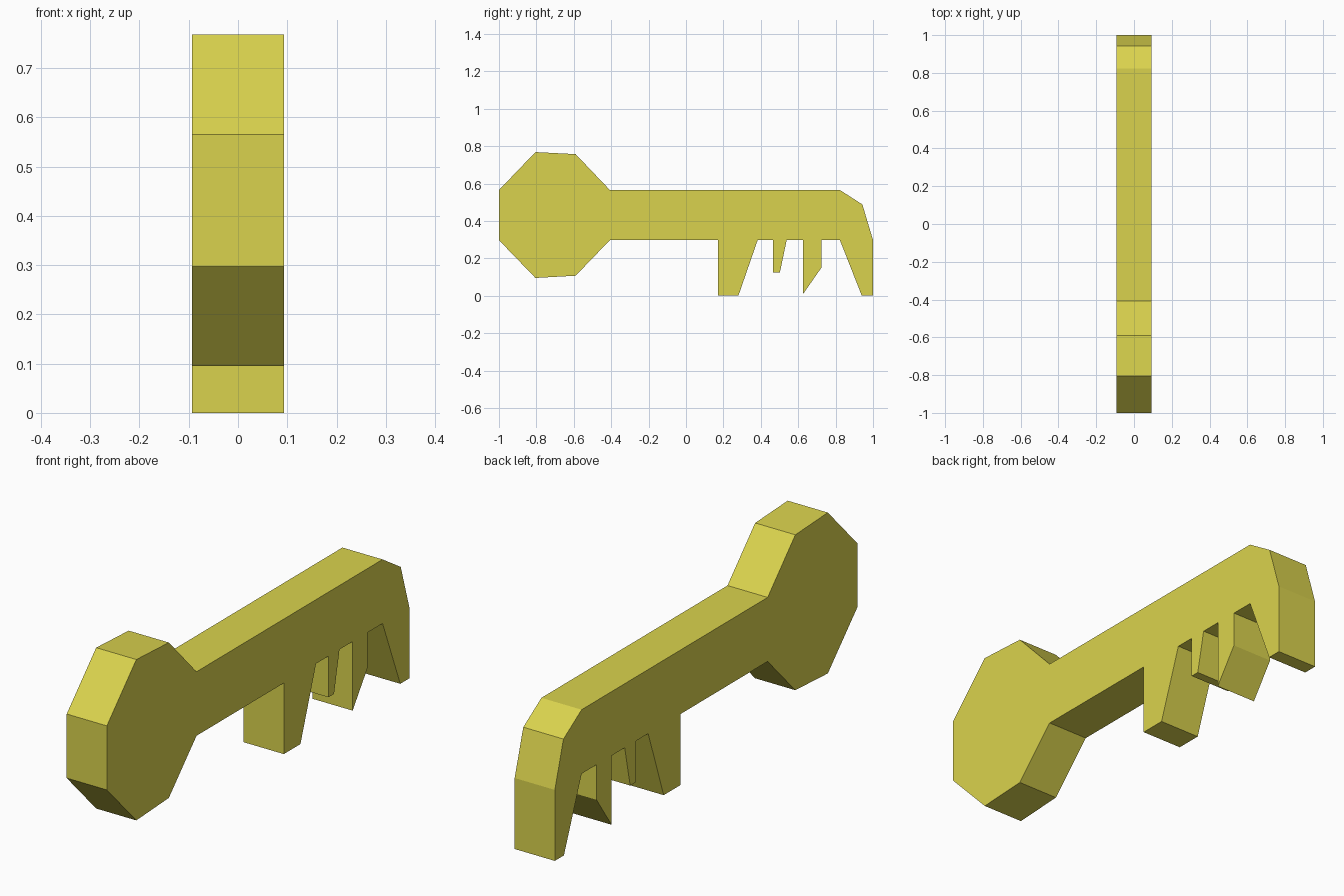
import bpy, bmesh

if "Cube" in bpy.data.objects:
    bpy.data.objects.remove(bpy.data.objects["Cube"])

HALF_WIDTH = 0.093
SHAFT_LOW, SHAFT_HIGH = 0.297, 0.565

brass = bpy.data.materials.new("yellow brass")
brass.diffuse_color = (0.70, 0.65, 0.075, 1)
brass.use_nodes = True
brass.node_tree.nodes["Principled BSDF"].inputs["Base Color"].default_value = brass.diffuse_color

# Side profile of the key as (y, z), counter-clockwise, grouped by part
bow_low = [(-1, SHAFT_LOW), (-0.805, 0.095), (-0.59, 0.107), (-0.407, SHAFT_LOW)]
tooth_wide = [(0.17, SHAFT_LOW), (0.17, 0), (0.28, 0), (0.383, SHAFT_LOW)]
tooth_small = [(0.465, SHAFT_LOW), (0.465, 0.125), (0.502, 0.125), (0.538, SHAFT_LOW)]
tooth_slanted = [(0.625, SHAFT_LOW), (0.625, 0.008), (0.724, 0.15), (0.724, SHAFT_LOW)]
tip = [(0.823, SHAFT_LOW), (0.94, 0), (1, 0), (1, SHAFT_LOW), (0.943, 0.488), (0.823, SHAFT_HIGH)]
bow_high = [(-0.407, SHAFT_HIGH), (-0.59, 0.757), (-0.805, 0.768), (-1, SHAFT_HIGH)]
outline = bow_low + tooth_wide + tooth_small + tooth_slanted + tip + bow_high

# Extrude the profile across the width of the key
bm = bmesh.new()
face = bm.faces.new([bm.verts.new((-HALF_WIDTH, y, z)) for y, z in outline])
result = bmesh.ops.extrude_face_region(bm, geom=[face], use_keep_orig=True)
moved = [g for g in result["geom"] if isinstance(g, bmesh.types.BMVert)]
bmesh.ops.translate(bm, verts=moved, vec=(2 * HALF_WIDTH, 0, 0))
bmesh.ops.recalc_face_normals(bm, faces=bm.faces[:])

mesh = bpy.data.meshes.new("key")
bm.to_mesh(mesh)
bm.free()
mesh.materials.append(brass)
key = bpy.data.objects.new("key", mesh)
bpy.context.collection.objects.link(key)
